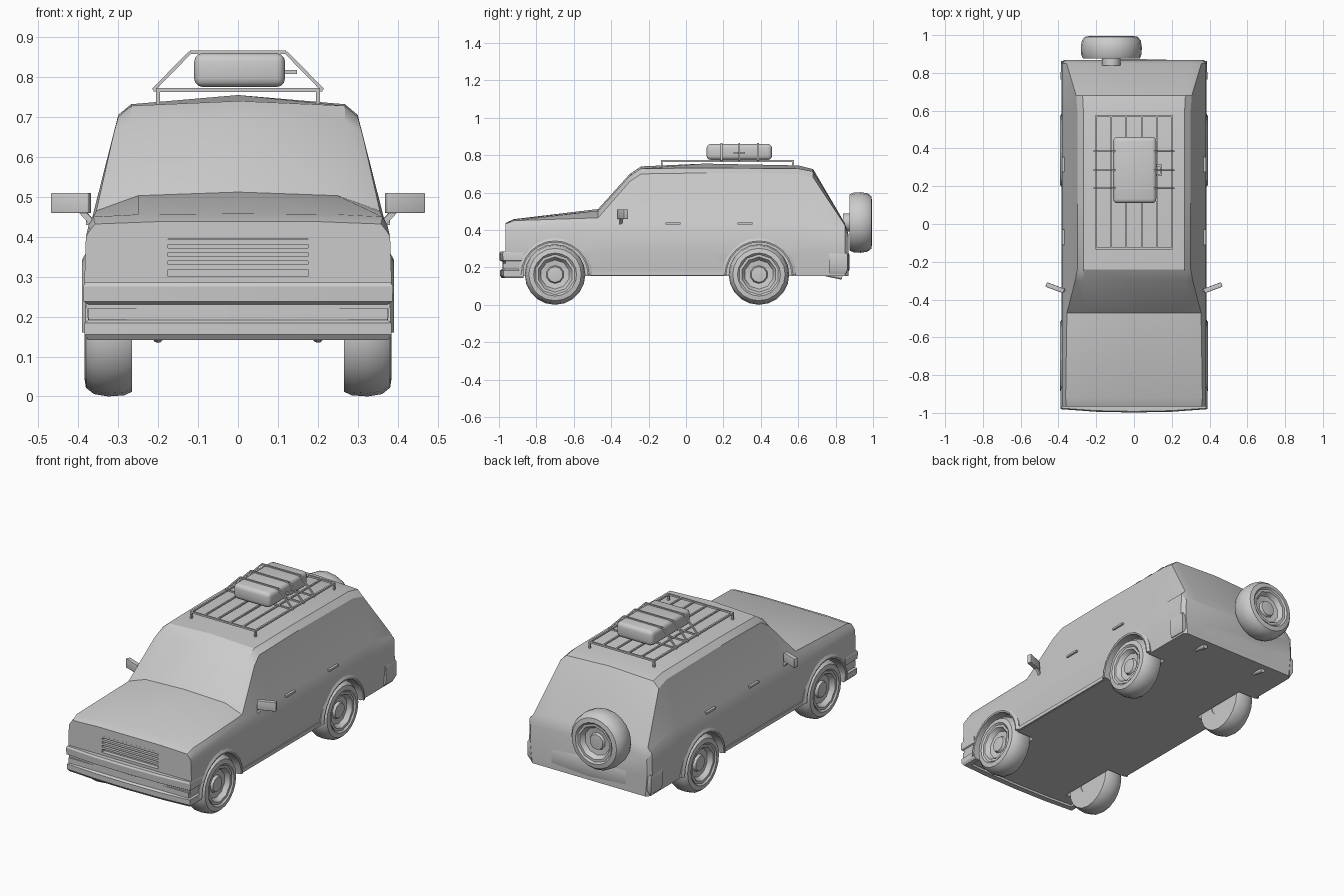
import bpy, bmesh, math
from mathutils import Vector, Matrix

cube = bpy.data.objects.get("Cube")
if cube:
    bpy.data.objects.remove(cube, do_unlink=True)

grey = bpy.data.materials.new("light grey")
grey.use_nodes = True
grey.diffuse_color = (0.6, 0.6, 0.6, 1)
grey.node_tree.nodes["Principled BSDF"].inputs["Base Color"].default_value = (0.6, 0.6, 0.6, 1)


def finish(name, bm, angle=30):
    bmesh.ops.remove_doubles(bm, verts=bm.verts, dist=0.0002)
    bmesh.ops.recalc_face_normals(bm, faces=bm.faces)
    me = bpy.data.meshes.new(name)
    bm.to_mesh(me)
    bm.free()
    me.materials.append(grey)
    ob = bpy.data.objects.new(name, me)
    bpy.context.collection.objects.link(ob)
    activate(ob)
    if angle:
        bpy.ops.object.shade_smooth_by_angle(angle=math.radians(angle))
    return ob


def activate(ob):
    bpy.ops.object.select_all(action='DESELECT')
    ob.select_set(True)
    bpy.context.view_layer.objects.active = ob


def loft(name, rings, angle=30):
    """Skin closed rings of points and cap both ends."""
    bm = bmesh.new()
    rows = [[bm.verts.new(p) for p in ring] for ring in rings]
    n = len(rows[0])
    for a, b in zip(rows, rows[1:]):
        for i in range(n):
            bm.faces.new((a[i], a[(i + 1) % n], b[(i + 1) % n], b[i]))
    bm.faces.new(rows[0])
    bm.faces.new(rows[-1][::-1])
    return finish(name, bm, angle)


def box(name, lo, hi, bevel=0.0, turn=0.0):
    lo, hi = Vector(lo), Vector(hi)
    bm = bmesh.new()
    bmesh.ops.create_cube(bm, size=1)
    bmesh.ops.scale(bm, vec=hi - lo, verts=bm.verts)
    if bevel:
        bmesh.ops.bevel(bm, geom=bm.edges[:], offset=bevel, segments=3, affect='EDGES', profile=0.5)
    bmesh.ops.transform(bm, matrix=Matrix.Translation((lo + hi) / 2) @ Matrix.Rotation(turn, 4, 'Z'), verts=bm.verts)
    return finish(name, bm, 40 if bevel else 0)


def bar(name, a, b, r=0.005, sides=4):
    a, b = Vector(a), Vector(b)
    d = b - a
    bm = bmesh.new()
    m = Matrix.Translation((a + b) / 2) @ d.to_track_quat('Z', 'Y').to_matrix().to_4x4() @ Matrix.Rotation(math.pi / 4, 4, 'Z')
    bmesh.ops.create_cone(bm, cap_ends=True, segments=sides, radius1=r, radius2=r, depth=d.length, matrix=m)
    return finish(name, bm, 0 if sides == 4 else 40)


def lathe(name, profile, sides, matrix):
    """Spin (radius, depth) points around the local x axis."""
    bm = bmesh.new()
    vs = [bm.verts.new((d, 0, r)) for r, d in profile]
    es = [bm.edges.new(p) for p in zip(vs, vs[1:])]
    bmesh.ops.spin(bm, geom=vs + es, cent=(0, 0, 0), axis=(1, 0, 0), angle=2 * math.pi, steps=sides)
    bmesh.ops.transform(bm, matrix=matrix, verts=bm.verts)
    return finish(name, bm, 38)


def cut(target, cutter):
    cutter.hide_render = True
    mod = target.modifiers.new("cut", 'BOOLEAN')
    mod.operation, mod.object, mod.solver = 'DIFFERENCE', cutter, 'EXACT'
    activate(target)
    bpy.ops.object.modifier_apply(modifier=mod.name)
    bpy.data.objects.remove(cutter, do_unlink=True)


# Body shell: y, belt, upper edge, roof edge (x, z each), top height
stations = [
    (-0.965, (.372, .415), (.358, .432), (.20, .438), .438),
    (-0.92, (.374, .43), (.362, .45), (.25, .456), .458),
    (-0.47, (.366, .445), (.355, .465), (.25, .503), .512),
    (-0.30, (.366, .445), (.311, .66), (.268, .69), .70),
    (-0.24, (.366, .445), (.30, .70), (.268, .728), .74),
    (0.10, (.366, .445), (.30, .705), (.268, .732), .755),
    (0.60, (.366, .445), (.30, .70), (.268, .728), .745),
    (0.68, (.366, .445), (.306, .68), (.272, .713), .725),
    (0.85, (.368, .41), (.357, .425), (.30, .435), .435),
    (0.868, (.352, .37), (.345, .378), (.29, .38), .38),
]
rings = []
for k, (y, belt, upper, edge, top) in enumerate(stations):
    f = 0.95 if k == len(stations) - 1 else 1
    side = [(.372 * f, .155), (.385 * f, .28), (.381 * f, min(.40, belt[1] - .01)), belt, upper, edge]
    full = side + [(0, top)] + [(-x, z) for x, z in reversed(side)]
    rings.append([(x, y, z) for x, z in full])
body = loft("body_shell", rings)

# Wheel openings and grille recess
WHEELS = (("front", -0.70), ("rear", 0.39))
for s in (1, -1):
    for _, y in WHEELS:
        cut(body, bar("arch_cutter", (s * .26, y, .16), (s * .5, y, .16), .176, 24))
cut(body, box("grille_cutter", (-.175, -1.1, .30), (.175, -.94, .395)))
activate(body)
bpy.ops.object.shade_smooth_by_angle(angle=math.radians(30))
for i in range(4):
    z = .318 + i * .021
    box("grille_slat", (-.175, -.962, z), (.175, -.938, z + .012))

# Wheels, flares and spare
TIRE = [(.103, .06), (.103, .108), (.115, .12), (.14, .116), (.156, .096), (.162, .06),
        (.159, .02), (.15, 0), (.06, 0), (.06, .06), (.103, .06)]
RIM = [(0, .07), (.108, .07), (.108, .113), (.094, .113), (.078, .088), (.048, .084), (.042, .098), (0, .102)]


def wheel(name, matrix):
    lathe(name + "_tire", TIRE, 20, matrix)
    lathe(name + "_rim", RIM, 10, matrix)
    lathe(name + "_inner_disc", [(0, .004), (.065, .004), (.065, .03), (0, .03)], 20, matrix)


for s, label in ((1, "left"), (-1, "right")):
    turn = Matrix.Rotation(0 if s > 0 else math.pi, 4, 'Z')
    for end, y in WHEELS:
        wheel(f"{end}_{label}_wheel", Matrix.Translation((s * .265, y, .162)) @ turn)
        flare = []
        for i in range(13):
            a = math.pi * i / 12
            c, n = math.cos(a), math.sin(a)
            flare.append([(s * x, y + r * c, .16 + r * n) for r, x in
                          ((.174, .35), (.174, .389), (.182, .391), (.198, .382), (.198, .35))])
        loft(f"{end}_{label}_arch_flare", flare)
wheel("spare", Matrix.Translation((-.12, .875, .44)) @ Matrix.Rotation(math.pi / 2, 4, 'Z'))
bar("spare_mount", (-.12, .84, .44), (-.12, .89, .44), .05, 12)


def bumper(name, profile, plan):
    """Profile of (outward, z) swept through plan points (x, y, sideways, along)."""
    loft(name, [[(x + o * u, y + o * v, z) for o, z in profile] for x, y, u, v in plan])


# Bumpers wrap around the corners
front = [(-.02, .285), (.02, .285), (.026, .275), (.024, .238), (.010, .230), (.010, .192),
         (.022, .184), (.022, .155), (.012, .142), (-.02, .142)]
bumper("front_bumper", front, [(-.367, -.87, -.8, 0), (-.365, -.957, -.9, -.9), (-.2, -.968, 0, -1), (0, -.972, 0, -1),
                               (.2, -.968, 0, -1), (.365, -.957, .9, -.9), (.367, -.87, .8, 0)])
back = [(-.02, .28), (.008, .28), (.014, .265), (.014, .19), (.004, .165), (-.02, .165)]
bumper("rear_bumper", back, [(-.375, .765, -1, 0), (-.372, .85, -1, 1), (0, .86, 0, 1), (.372, .85, 1, 1), (.375, .765, 1, 0)])
box("rear_skirt", (-.36, .80, .155), (.36, .85, .30))

# Side details
for s, label in ((1, "left"), (-1, "right")):
    box(label + "_sill", (min(s * .36, s * .381), -.51, .157), (max(s * .36, s * .381), .20, .178))
    box(label + "_fog_lamp", (s * .285 - .09, -.978, .192), (s * .285 + .09, -.95, .222))
    for y in (-.07, .315):
        box(label + "_door_handle", (s * .372 - .009, y - .04, .43), (s * .372 + .009, y + .04, .441))
    box(label + "_mirror", (s * .418 - .05, -.35, .459), (s * .418 + .05, -.325, .51), .003, s * .36)
    bar(label + "_mirror_stalk", (s * .362, -.35, .432), (s * .395, -.345, .468), .010)
    bar(label + "_exhaust", (s * .2, .74, .168), (s * .2, .835, .148), .014, 10)

# Roof rack
X0, Y0, Y1, Z = .205, -.13, .572, .768
for s in (1, -1):
    for y in (Y0, Y1):
        bar("rack_leg", (s * .2, y, .705), (s * .2, y, Z), .007)
    bar("rack_side_rail", (s * .2, Y0, Z), (s * .2, Y1, Z), .007)
for y in (Y0, Y1):
    bar("rack_cross_rail", (-X0, y, Z), (X0, y, Z), .007)
for i in range(4):
    x = -.12 + i * .08
    bar("rack_slat", (x, Y0, Z), (x, Y1, Z), .006)

# Strapped luggage
box("luggage", (-.11, .11, .775), (.118, .46, .86), .022)
for y in (.26, .31):
    bar("luggage_handle_end", (.11, y, .813), (.146, y, .813), .007)
bar("luggage_handle", (.143, .255, .813), (.143, .315, .813), .007)
for y in (.19, .285, .385):
    path = [(-.212, Z), (-.12, .862), (.12, .862), (.212, Z)]
    for (xa, za), (xb, zb) in zip(path, path[1:]):
        bar("strap", (xa, y, za), (xb, y, zb), .006)
    bar("strap_base", (-.212, y, Z), (.212, y, Z), .006)
